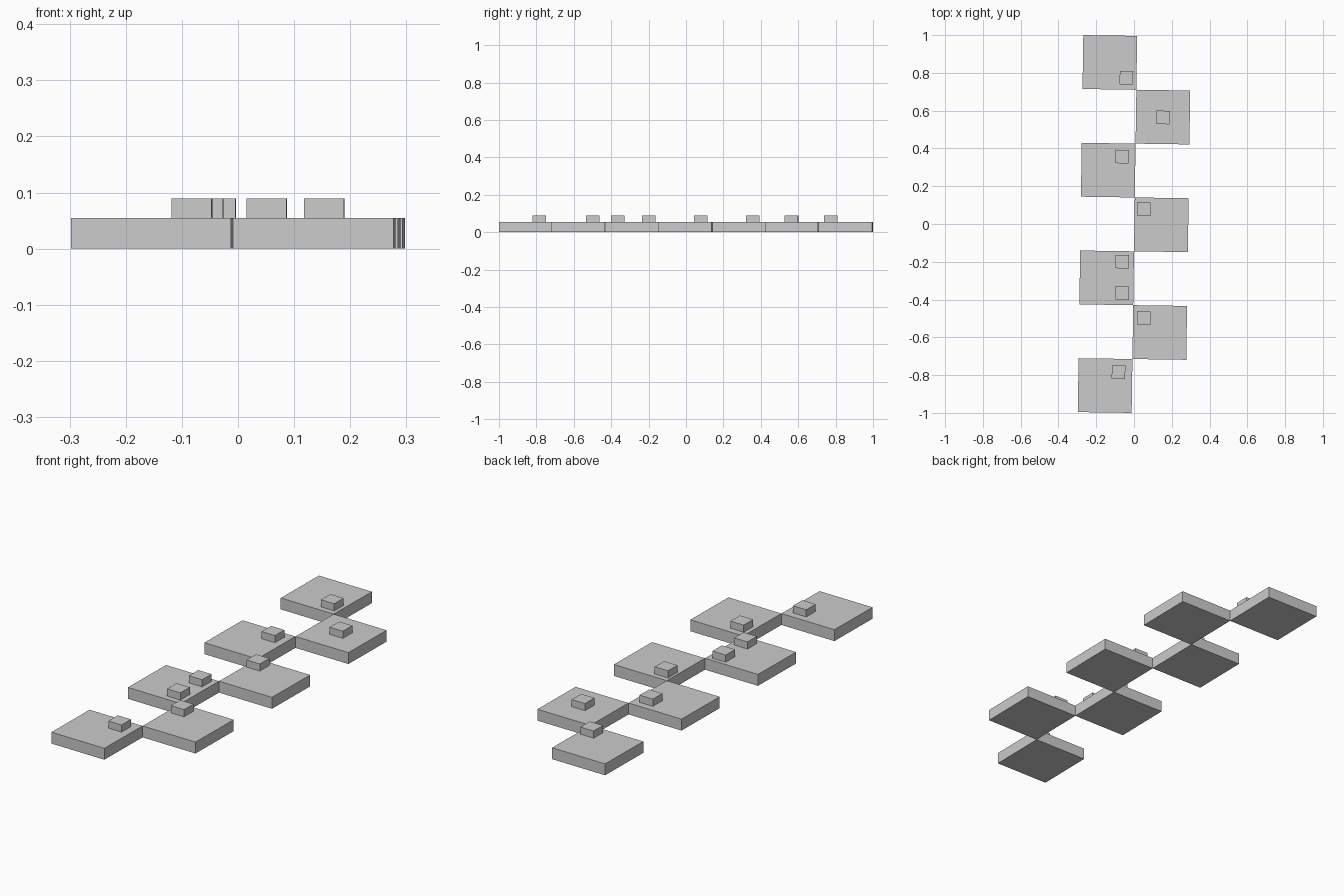
import bpy
from math import sin, cos

if "Cube" in bpy.data.objects:
    bpy.data.objects.remove(bpy.data.objects["Cube"])

P = 2 / 7.0146            # tile side and spacing
ANGLE = -0.0146           # whole row is turned slightly clockwise
TILE_H, STUD_TOP = 0.055, 0.0895
STUD = P / 4


def block(name, x, y, side, z0, z1):
    bpy.ops.mesh.primitive_cube_add(size=1, location=(x, y, (z0 + z1) / 2),
                                    rotation=(0, 0, ANGLE))
    ob = bpy.context.object
    ob.name = name
    ob.scale = (side, side, z1 - z0)
    return ob


# seven square tiles zigzagging corner to corner
for i in range(7):
    lx = P / 2 if i % 2 else -P / 2
    ly = (3 - i) * P
    x = lx * cos(ANGLE) - ly * sin(ANGLE) * -1 * -1 + 0.0021
    y = lx * sin(ANGLE) + ly * cos(ANGLE) - 0.0021
    block(f"tile_{i + 1}", x, y, P, 0, TILE_H)

# small raised blocks on the tiles
studs = [(-0.040, 0.775), (0.154, 0.564), (-0.063, 0.357), (0.051, 0.079),
         (-0.062, -0.199), (-0.062, -0.365), (0.051, -0.498), (-0.082, -0.784)]
for i, (x, y) in enumerate(studs):
    block(f"stud_{i + 1}", x, y, STUD, TILE_H, STUD_TOP)
